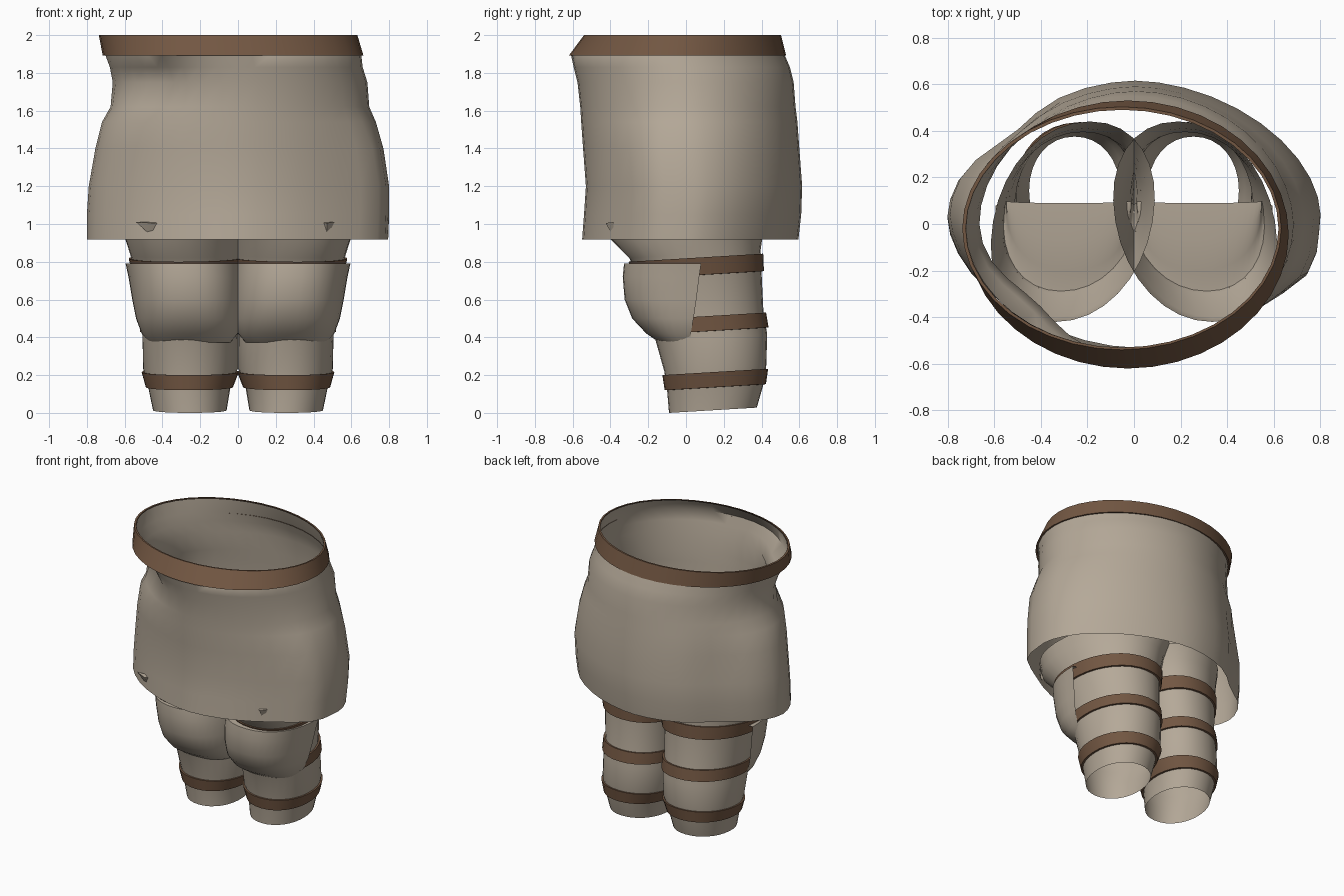
import bpy
import math

cube = bpy.data.objects.get("Cube")
if cube:
    bpy.data.objects.remove(cube, do_unlink=True)


def material(name, rgb):
    mat = bpy.data.materials.new(name)
    mat.use_nodes = True
    mat.diffuse_color = (*rgb, 1)
    mat.node_tree.nodes["Principled BSDF"].inputs["Base Color"].default_value = (*rgb, 1)
    return mat


cloth = material("beige cloth", (0.46, 0.395, 0.315))
leather = material("brown leather", (0.17, 0.095, 0.055))


def build(name, verts, faces, mat, mirror=False):
    if mirror:
        verts = [(-x, y, z) for x, y, z in verts]
        faces = [f[::-1] for f in faces]
    mesh = bpy.data.meshes.new(name)
    mesh.from_pydata(verts, [], faces)
    mesh.materials.append(mat)
    obj = bpy.data.objects.new(name, mesh)
    bpy.context.collection.objects.link(obj)
    bpy.ops.object.select_all(action="DESELECT")
    obj.select_set(True)
    bpy.context.view_layer.objects.active = obj
    bpy.ops.object.shade_smooth_by_angle(angle=math.radians(50))
    return obj


def signed_pow(v, p):
    return math.copysign(abs(v) ** p, v)


def loft(name, rings, mat, power=(2, 2), tilt=0.0, shear=0.0, dent=None,
         half=False, mirror=False, n=32):
    """Skin a stack of rounded sections: z, x min, x max, y front, y back.
    The roundness runs from the first power to the last."""
    verts, faces = [], []
    cols = n + 1 if half else n
    for r, (z, x0, x1, y0, y1) in enumerate(rings):
        e = 2 / (power[0] + (power[1] - power[0]) * r / (len(rings) - 1))
        cy, ry = (y1, y1 - y0) if half else ((y0 + y1) / 2, (y1 - y0) / 2)
        for i in range(cols):
            a = math.pi * (1 + i / n) if half else math.tau * i / n
            k = 1 - dent(z, a) if dent else 1
            dy = ry * signed_pow(math.sin(a), e) * k
            x = (x0 + x1) / 2 + (x1 - x0) / 2 * signed_pow(math.cos(a), e) * k
            verts.append((x - shear * z * dy, cy + dy, z + tilt * (cy + dy - y0)))
    for r in range(len(rings) - 1):
        for i in range(n):
            j = (i + 1) % cols
            a, b = r * cols, (r + 1) * cols
            faces.append((a + i, a + j, b + j, b + i))
    return build(name, verts, faces, mat, mirror)


def section(rings, z, grow):
    """Interpolated section at height z, grown outward."""
    for lo, hi in zip(rings, rings[1:]):
        if lo[0] <= z <= hi[0]:
            t = (z - lo[0]) / (hi[0] - lo[0])
            _, x0, x1, y0, y1 = [p + (q - p) * t for p, q in zip(lo, hi)]
            return (z, x0 - grow, x1 + grow, y0 - grow, y1 + grow)


def bump(v, centre, width):
    return math.exp(-((v - centre) / width) ** 2)


# Uneven drape: hollow under the belt at the front right, flatter back right
# and fuller front left lower down
def drape(z, a):
    low = 1 / (1 + math.exp((z - 1.5) / 0.06))
    waist = 0.13 * bump(z, 1.78, 0.12) * bump(a, 3.88, 0.38)
    return waist + low * (0.07 * bump(a, 2.4, 0.25) - 0.06 * bump(a, 5.83, 0.2))


# Skirt, open at both ends
skirt = [
    (0.917, -0.80, 0.795, -0.55, 0.595),
    (1.05, -0.80, 0.80, -0.54, 0.61),
    (1.2, -0.79, 0.80, -0.53, 0.615),
    (1.4, -0.755, 0.77, -0.545, 0.60),
    (1.54, -0.72, 0.73, -0.555, 0.59),
    (1.62, -0.675, 0.695, -0.56, 0.58),
    (1.75, -0.665, 0.685, -0.575, 0.57),
    (1.83, -0.68, 0.66, -0.595, 0.55),
    (1.9, -0.705, 0.652, -0.61, 0.52),
    (1.997, -0.722, 0.62, -0.53, 0.49),
]
loft("skirt", skirt, cloth, power=(1.74, 1.98), dent=drape, n=40)

# Belt around the top of the skirt
belt = [
    (1.892, -0.704, 0.65, -0.608, 0.518),
    (1.892, -0.716, 0.664, -0.62, 0.53),
    (2.0, -0.737, 0.632, -0.54, 0.503),
    (2.0, -0.722, 0.62, -0.53, 0.49),
]
loft("belt", belt, leather, power=(1.98, 1.98), n=40)

# Leg wraps lean forward and splay toward the top
leg = [
    (0.0, 0.06, 0.45, -0.09, 0.375),
    (0.12, 0.04, 0.475, -0.10, 0.41),
    (0.22, 0.0, 0.503, -0.115, 0.425),
    (0.38, 0.0, 0.505, -0.16, 0.43),
    (0.5, 0.0, 0.51, -0.20, 0.41),
    (0.7, -0.01, 0.54, -0.25, 0.40),
    (0.82, -0.03, 0.565, -0.30, 0.395),
    (0.92, -0.05, 0.595, -0.40, 0.41),
    (1.01, -0.08, 0.605, -0.42, 0.44),
]

# Knee pads: half shells with a domed top tucked into the leg
pad = [
    (0.372, 0.04, 0.47, -0.14, 0.02),
    (0.42, 0.0, 0.51, -0.21, 0.025),
    (0.5, -0.02, 0.54, -0.285, 0.04),
    (0.6, -0.025, 0.56, -0.325, 0.055),
    (0.72, -0.025, 0.58, -0.335, 0.07),
    (0.79, -0.02, 0.595, -0.328, 0.08),
    (0.792, 0.0, 0.56, -0.28, 0.085),
    (0.81, 0.01, 0.55, -0.20, 0.09),
    (0.83, 0.01, 0.55, -0.07, 0.10),
    (0.835, 0.01, 0.55, 0.09, 0.10),
]

form = {"power": (2.1, 2.1), "tilt": 0.06, "shear": 0.17}
straps = (("lower", 0.12, 0.2), ("middle", 0.415, 0.493), ("upper", 0.71, 0.8))
for side, flip in (("left", False), ("right", True)):
    loft(side + "_leg", leg, cloth, mirror=flip, **form)
    loft(side + "_knee_pad", pad, cloth, power=(2.3, 2.3), half=True, mirror=flip, n=20)
    for place, low, high in straps:
        strap = [section(leg, low, 0.0), section(leg, low, 0.013),
                 section(leg, high, 0.013), section(leg, high, 0.0)]
        loft(f"{side}_{place}_strap", strap, leather, mirror=flip, **form)

# Small cloth folds poking out above the hem
for side, x, y, w in (("left", 0.47, -0.385, 0.04), ("right", -0.45, -0.395, 0.09)):
    tip = [(x - w, y, 1.01), (x + w, y, 1.01), (x, y - 0.04, 1.005), (x, y, 0.93)]
    build(side + "_hem_fold", tip, [(0, 2, 1), (0, 3, 2), (2, 3, 1)], cloth)
